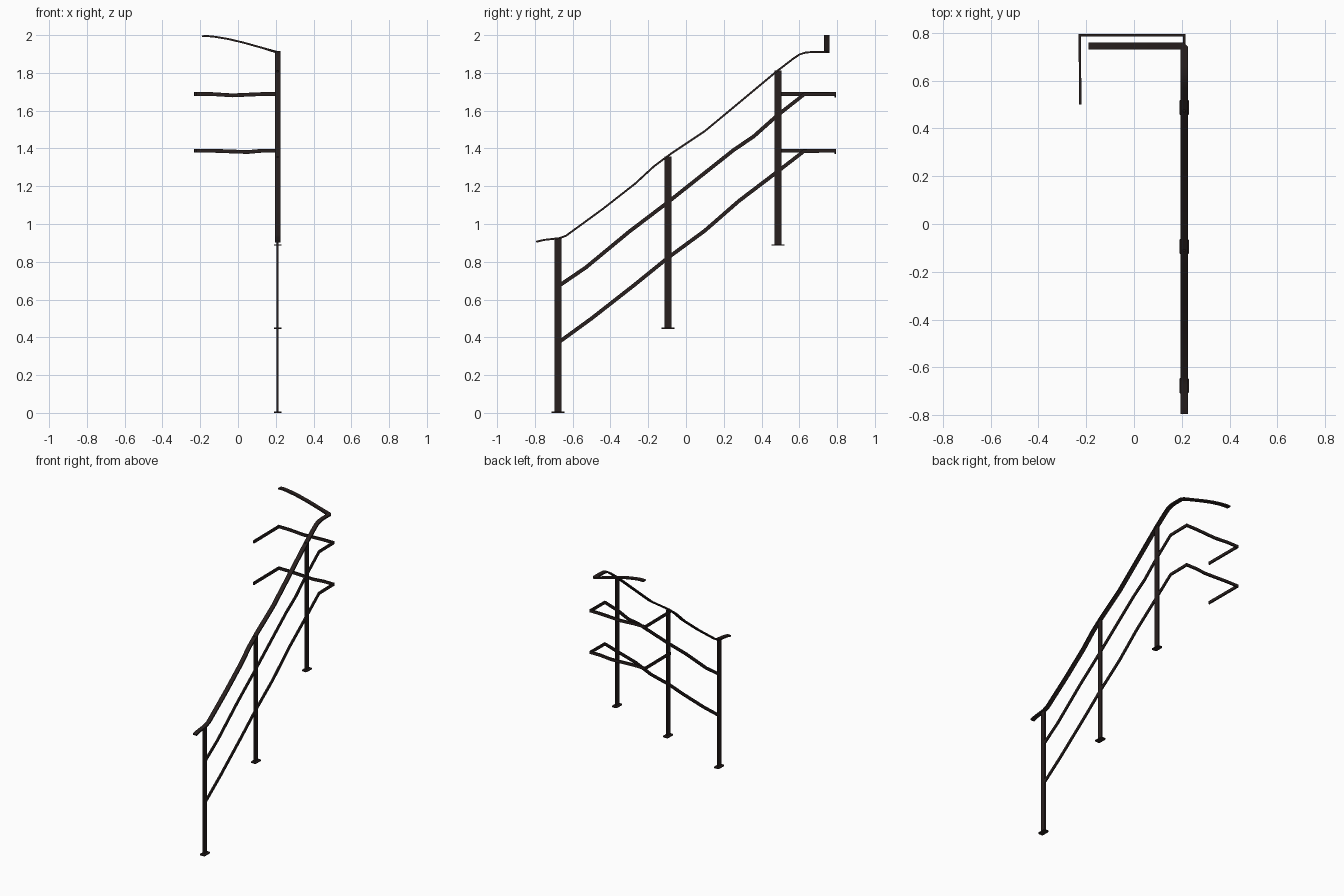
import bpy, bmesh, math
from mathutils import Vector

if "Cube" in bpy.data.objects:
    bpy.data.objects.remove(bpy.data.objects["Cube"])

iron = bpy.data.materials.new("dark_brown_iron")
iron.diffuse_color = (0.021, 0.014, 0.013, 1)
iron.use_nodes = True
iron.node_tree.nodes["Principled BSDF"].inputs["Base Color"].default_value = iron.diffuse_color
X = 0.21  # plane of the sloped railing


def finish(name, bm, smooth=False):
    bmesh.ops.recalc_face_normals(bm, faces=bm.faces[:])
    me = bpy.data.meshes.new(name)
    bm.to_mesh(me)
    bm.free()
    me.materials.append(iron)
    ob = bpy.data.objects.new(name, me)
    bpy.context.collection.objects.link(ob)
    if smooth:
        bpy.ops.object.select_all(action='DESELECT')
        ob.select_set(True)
        bpy.context.view_layer.objects.active = ob
        bpy.ops.object.shade_smooth_by_angle(angle=math.radians(25))
    return ob


def flat_bar(name, pts, width, height):
    """Sweep an upright rectangle along a path with mitred corners."""
    pts = [Vector(p) for p in pts]
    bm = bmesh.new()
    rings = []
    up = Vector((0, 0, 1))
    for i, p in enumerate(pts):
        a = (p - pts[max(i - 1, 0)]) if i else (pts[1] - p)
        b = (pts[i + 1] - p) if i < len(pts) - 1 else a
        a, b = a.normalized(), b.normalized()
        sa, sb = a.cross(up).normalized(), b.cross(up).normalized()
        side = (sa + sb).normalized()
        side /= side.dot(sa)
        na, nb = sa.cross(a), sb.cross(b)
        n = (na + nb).normalized()
        rings.append([bm.verts.new(p + side * u * width / 2 + n * v * height / 2)
                      for u, v in ((-1, -1), (1, -1), (1, 1), (-1, 1))])
    for r, s in zip(rings, rings[1:]):
        for k in range(4):
            bm.faces.new((r[k], r[(k + 1) % 4], s[(k + 1) % 4], s[k]))
    bm.faces.new(rings[0])
    bm.faces.new(rings[-1])
    return finish(name, bm, True)


def prism(name, outline, z0, z1):
    bm = bmesh.new()
    f = bm.faces.new([bm.verts.new((x, y, z0)) for x, y in outline])
    top = bmesh.ops.extrude_face_region(bm, geom=[f])
    bmesh.ops.translate(bm, vec=(0, 0, z1 - z0),
                        verts=[v for v in top["geom"] if isinstance(v, bmesh.types.BMVert)])
    if not any(len(g.verts) == len(outline) and abs(g.calc_center_median().z - z0) < 1e-5
               for g in bm.faces):
        bm.faces.new([v for v in bm.verts if abs(v.co.z - z0) < 1e-5])
    return finish(name, bm)


# handrail: slope, then the turn across the landing
slope = [(-.793, .906), (-.75, .916), (-.67, .925), (-.635, .938), (-.44, 1.08), (-.27, 1.213),
         (-.17, 1.305), (-.08, 1.372), (.10, 1.492), (.24, 1.608), (.48, 1.808), (.57, 1.877),
         (.60, 1.897), (.63, 1.907), (.66, 1.91)]
across = [(.13, 1.932), (.03, 1.96), (-.05, 1.979), (-.12, 1.991), (-.16, 1.995), (-.19, 1.994)]
flat_bar("handrail",
         [(X, y, z) for y, z in slope] + [(X, .736, 1.91), (X - .009, .745, 1.911)]
         + [(x, .745, z) for x, z in across], 0.03, 0.01)

# two lower rails, wrapping round the landing
upper = [(-.665, .678), (-.53, .77), (-.30, .96), (-.10, 1.112), (.25, 1.39), (.36, 1.465),
         (.48, 1.572), (.625, 1.686)]
lower = [(-.665, .38), (-.50, .50), (-.27, .68), (-.10, .818), (.10, .965), (.28, 1.122),
         (.48, 1.274), (.625, 1.386)]
for name, path, z, dip in (("upper_rail", upper, 1.688, -.03), ("lower_rail", lower, 1.388, .05)):
    flat_bar(name, [(X, y, h) for y, h in path]
             + [(X, .79, z), (.13, .79, z), (dip, .79, z - .007), (-.14, .79, z),
                (-.227, .79, z), (-.225, .50, z)], 0.01, 0.02)

# posts and their chamfered foot plates
for i, (y, z0, z1) in enumerate(((-.677, 0, .923), (-.095, .445, 1.358), (.487, .885, 1.812))):
    w, d, c = .02, .034, .006
    foot = [(X - w + c, y - d), (X + w - c, y - d), (X + w, y - d + c), (X + w, y + d - c),
            (X + w - c, y + d), (X - w + c, y + d), (X - w, y + d - c), (X - w, y - d + c)]
    prism(f"foot_plate_{i + 1}", foot, z0, z0 + .007)
    t, h = .005, .019
    prism(f"post_{i + 1}", [(X - t, y - h), (X + t, y - h), (X + t, y + h), (X - t, y + h)],
          z0 + .003, z1)
